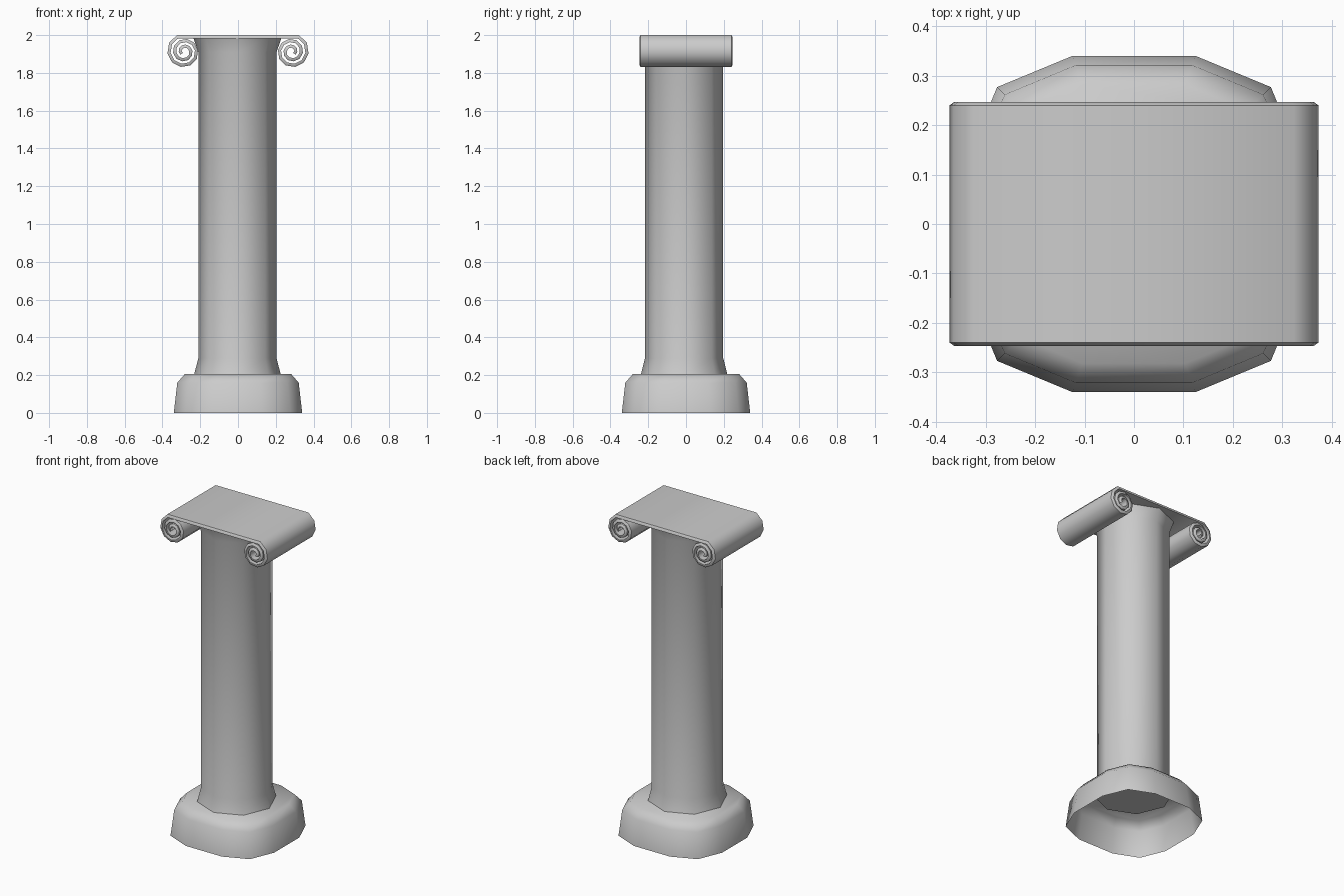
import bpy
import bmesh
import math
from mathutils import Vector

if "Cube" in bpy.data.objects:
    bpy.data.objects.remove(bpy.data.objects["Cube"], do_unlink=True)

GREY = (0.6, 0.6, 0.6, 1)
stone = bpy.data.materials.new("grey_stone")
stone.use_nodes = True
stone.diffuse_color = GREY
stone.node_tree.nodes["Principled BSDF"].inputs["Base Color"].default_value = GREY


def loft(name, rings, cap_start, cap_end, smooth_angle):
    """Skin a list of closed rings of points, optionally capping the ends."""
    bm = bmesh.new()
    loops = [[bm.verts.new(p) for p in ring] for ring in rings]
    for a, b in zip(loops, loops[1:]):
        n = len(a)
        for i in range(n):
            j = (i + 1) % n
            bm.faces.new((a[i], a[j], b[j], b[i]))
    if cap_start:
        bm.faces.new(loops[0][::-1])
    if cap_end:
        bm.faces.new(loops[-1])
    bmesh.ops.recalc_face_normals(bm, faces=bm.faces)
    mesh = bpy.data.meshes.new(name)
    bm.to_mesh(mesh)
    bm.free()
    mesh.materials.append(stone)
    obj = bpy.data.objects.new(name, mesh)
    bpy.context.collection.objects.link(obj)
    bpy.ops.object.select_all(action='DESELECT')
    obj.select_set(True)
    bpy.context.view_layer.objects.active = obj
    bpy.ops.object.shade_smooth_by_angle(angle=math.radians(smooth_angle))
    return obj


# Base: rounded square shell, open underneath
corner = [(0.34, 0.125), (0.277, 0.277), (0.125, 0.34)]
outline = []
for quarter in range(4):
    for x, y in corner:
        for _ in range(quarter):
            x, y = -y, x
        outline.append((x, y))
base_profile = [(1.0, 0), (0.945, 0.16), (0.83, 0.205)]
loft("base", [[(x * s, y * s, z) for x, y in outline] for s, z in base_profile],
     False, True, 60)

# Shaft: eight-sided column flaring at both ends
shaft_profile = [(0.23, 0.2), (0.207, 0.29), (0.207, 1.91), (0.235, 1.99)]
shaft = loft("shaft", [[(r * math.cos(math.tau * i / 8), r * math.sin(math.tau * i / 8), z)
                        for i in range(8)] for r, z in shaft_profile], True, True, 50)
shaft.location = (-0.003, -0.01, 0)

# Capital: one ribbon, flat on top and rolled into a scroll at each end
THICK, HALF_DEPTH, CHAMFER = 0.017, 0.247, 0.007
path = []
for step in range(24):
    angle = math.radians(66 - 36 * step)
    radius = 0.095 - 0.003 * step
    normal = Vector((math.cos(angle), 0, math.sin(angle)))
    point = Vector((0.285, 0, 1.913)) + normal * radius
    if step == 0:
        normal = Vector((0.4, 0, 1))
    path.append((point, normal))
flip = Vector((-1, 1, 1))
path = [(p * flip, n * flip) for p, n in reversed(path)] + path
section = [(-HALF_DEPTH, THICK), (-HALF_DEPTH, 0.01), (CHAMFER - HALF_DEPTH, 0),
           (HALF_DEPTH - CHAMFER, 0), (HALF_DEPTH, 0.01), (HALF_DEPTH, THICK)]
loft("scroll_capital", [[p - n * depth + Vector((0, y, 0)) for y, depth in section]
                        for p, n in path], True, True, 46)
